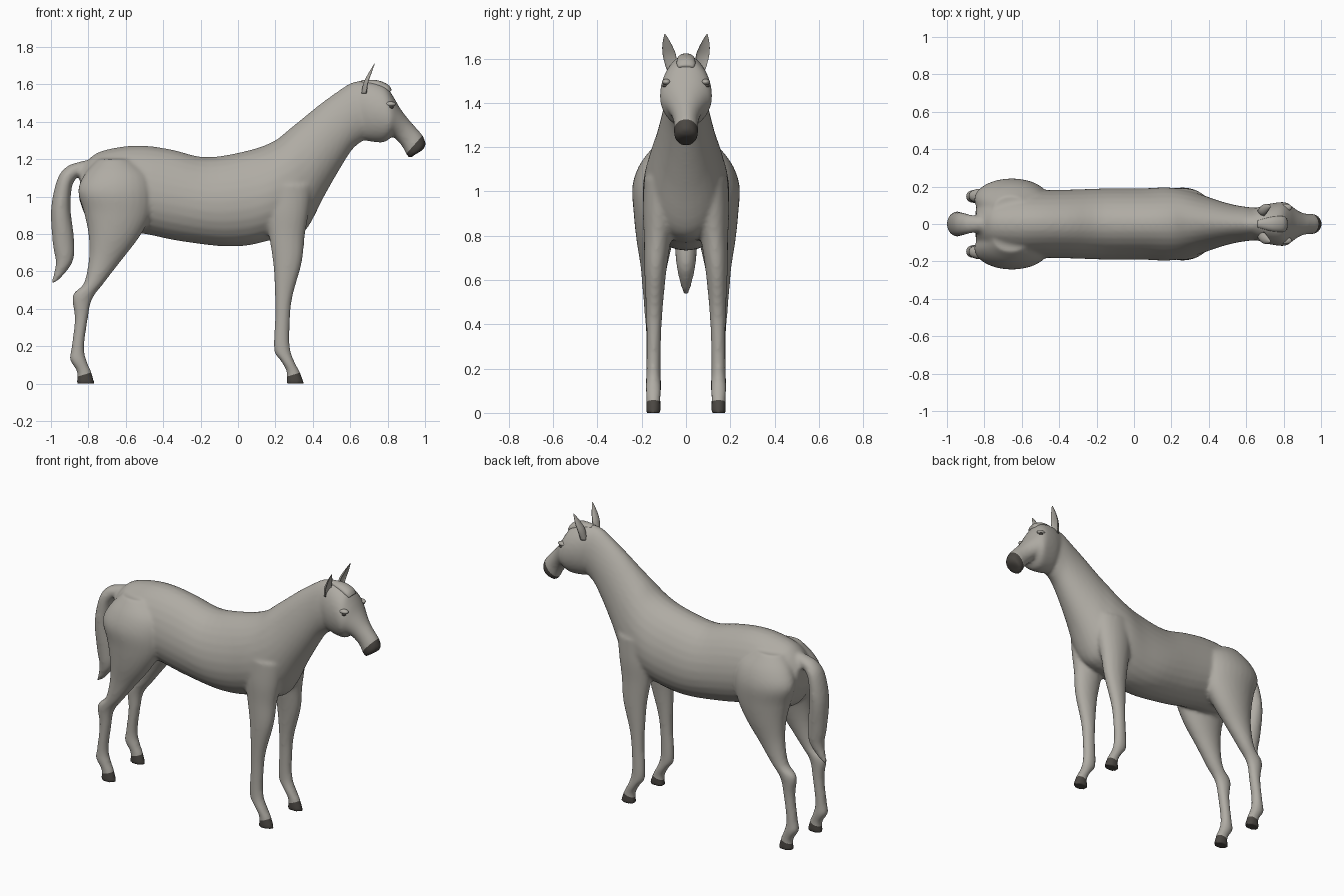
import bpy, bmesh, math
from mathutils import Vector

cube = bpy.data.objects.get("Cube")
if cube:
    bpy.data.objects.remove(cube, do_unlink=True)


def make_material(name, color):
    mat = bpy.data.materials.new(name)
    mat.use_nodes = True
    mat.diffuse_color = color
    mat.node_tree.nodes["Principled BSDF"].inputs["Base Color"].default_value = color
    return mat


coat = make_material("grey_coat", (0.43, 0.41, 0.37, 1))
dark = make_material("dark_horn", (0.07, 0.063, 0.055, 1))


def spline(a, b, c, d, t):
    """Catmull-Rom blend of four cross-sections."""
    return [0.5 * (2 * q + (r - p) * t + (2 * p - 5 * q + 4 * r - s) * t * t
                   + (3 * q - p - 3 * r + s) * t ** 3) for p, q, r, s in zip(a, b, c, d)]


def loft(bm, sections, side=1, egg=0.0, hollow=False, steps=4, sides=28):
    """Skin oval sections (x1, z1, x2, z2, y, half_width); the oval spans point 1 to point 2."""
    last = len(sections) - 1
    rows = []
    for i in range(last):
        four = [sections[min(max(i + k, 0), last)] for k in (-1, 0, 1, 2)]
        rows += [spline(*four, t / steps) for t in range(steps)]
    rows.append(sections[last])
    rings = []
    for x1, z1, x2, z2, y, w in rows:
        ring = []
        for k in range(sides):
            angle = math.tau * k / sides
            c, s = math.cos(angle), math.sin(angle)
            width = w * s * (1 - egg * c)
            if hollow and c > 0:
                c *= -0.45
            ring.append(bm.verts.new(((x1 + x2 + c * (x1 - x2)) / 2, side * (y + width),
                                      (z1 + z2 + c * (z1 - z2)) / 2)))
        rings.append(ring)
    for lower, upper in zip(rings, rings[1:]):
        for k in range(sides):
            n = (k + 1) % sides
            bm.faces.new((lower[k], lower[n], upper[n], upper[k]))
    bm.faces.new(rings[0])
    bm.faces.new(rings[-1])


def finish(bm, name, mat):
    bmesh.ops.recalc_face_normals(bm, faces=bm.faces)
    mesh = bpy.data.meshes.new(name)
    bm.to_mesh(mesh)
    bm.free()
    mesh.materials.append(mat)
    mesh.shade_smooth()
    obj = bpy.data.objects.new(name, mesh)
    bpy.context.collection.objects.link(obj)
    return obj


# Trunk and neck: back point, belly point, centre, half width
trunk = [
    (-.84, 1.15, -.85, .99, 0, .08), (-.76, 1.23, -.79, .86, 0, .15),
    (-.63, 1.265, -.63, .81, 0, .18), (-.5, 1.272, -.5, .80, 0, .18),
    (-.35, 1.25, -.33, .765, 0, .183), (-.17, 1.21, -.1, .735, 0, .19),
    (.05, 1.245, .05, .738, 0, .19), (.19, 1.295, .17, .765, 0, .195),
    (.28, 1.365, .29, .78, 0, .18), (.36, 1.43, .37, .83, 0, .155),
    (.44, 1.495, .46, 1.0, 0, .125), (.53, 1.56, .54, 1.14, 0, .102),
    (.61, 1.61, .61, 1.25, 0, .09), (.68, 1.62, .67, 1.30, 0, .085)]
# Head: brow line point, jaw point
head = [
    (.65, 1.615, .655, 1.31, 0, .085), (.72, 1.615, .70, 1.295, 0, .105),
    (.79, 1.59, .77, 1.288, 0, .117), (.83, 1.535, .80, 1.30, 0, .115),
    (.865, 1.475, .825, 1.32, 0, .093), (.91, 1.415, .85, 1.30, 0, .068),
    (.95, 1.37, .88, 1.265, 0, .056), (.988, 1.325, .902, 1.222, 0, .055),
    (1.004, 1.28, .92, 1.206, 0, .05), (.99, 1.25, .94, 1.22, 0, .025)]
# Legs: front point, rear point, distance from the middle, half width
hind_leg = [
    (-.57, 1.2, -.75, 1.2, .08, .07), (-.48, 1.12, -.82, 1.12, .11, .1),
    (-.455, 1.02, -.855, 1.03, .13, .112), (-.465, .9, -.825, .92, .13, .107),
    (-.53, .78, -.80, .80, .14, .085), (-.63, .65, -.797, .67, .145, .06),
    (-.715, .54, -.825, .535, .15, .045), (-.78, .45, -.885, .47, .15, .038),
    (-.803, .345, -.873, .345, .147, .033), (-.823, .19, -.892, .18, .147, .033),
    (-.805, .11, -.9, .13, .147, .036), (-.787, .07, -.86, .06, .147, .032),
    (-.765, -.002, -.865, -.002, .147, .034)]
front_leg = [
    (.40, 1.06, .12, 1.06, .11, .08), (.38, .92, .14, .92, .118, .077),
    (.357, .79, .165, .79, .128, .062), (.342, .65, .188, .64, .138, .05),
    (.293, .47, .198, .47, .143, .038), (.278, .345, .198, .345, .145, .033),
    (.278, .19, .192, .18, .147, .032), (.31, .1, .23, .12, .147, .036),
    (.328, .07, .26, .06, .147, .032), (.355, -.002, .255, -.002, .147, .034)]
# Tail: outer point, inner point
tail = [
    (-.77, 1.2, -.79, 1.1, 0, .045), (-.85, 1.185, -.85, 1.107, 0, .046),
    (-.918, 1.158, -.873, 1.085, 0, .055), (-.967, 1.09, -.889, 1.045, 0, .064),
    (-1.0, .93, -.895, .93, 0, .066), (-.99, .745, -.877, .78, 0, .052),
    (-.975, .64, -.882, .655, 0, .04), (-1.002, .53, -.95, .56, 0, .015)]

# Fuse the parts into one smooth skin
bm = bmesh.new()
loft(bm, trunk, egg=.12)
loft(bm, head)
loft(bm, tail)
for side in (1, -1):
    loft(bm, hind_leg, side)
    loft(bm, front_leg, side)
body = finish(bm, "body", coat)
remesh = body.modifiers.new("fuse", "REMESH")
remesh.mode = "VOXEL"
remesh.voxel_size = 0.011
smooth = body.modifiers.new("soften", "SMOOTH")
smooth.factor = 0.5
smooth.iterations = 6
graph = bpy.context.evaluated_depsgraph_get()
skin = bpy.data.meshes.new_from_object(body.evaluated_get(graph))
body.modifiers.clear()
body.data = skin
skin.materials.clear()
skin.materials.append(coat)
skin.materials.append(dark)

# Cut clean edges around the hooves and the muzzle, then colour beyond each cut
regions = [
    (Vector((-.815, 0, .05)), Vector((.3, 0, -1)), lambda p: p.z < .15 and p.x < 0),
    (Vector((.305, 0, .05)), Vector((.3, 0, -1)), lambda p: p.z < .15 and p.x > 0),
    (Vector((.95, 0, 1.285)), Vector((.75, 0, -.66)), lambda p: p.x > .85 and p.z > 1)]
bm = bmesh.new()
bm.from_mesh(skin)
for point, normal, inside in regions:
    faces = [f for f in bm.faces if inside(f.calc_center_median())]
    edges = {e for f in faces for e in f.edges}
    verts = {v for f in faces for v in f.verts}
    bmesh.ops.bisect_plane(bm, geom=faces + list(edges) + list(verts), dist=1e-5,
                           plane_co=point, plane_no=normal)
    for f in bm.faces:
        centre = f.calc_center_median()
        if inside(centre) and (centre - point).dot(normal) > 0:
            f.material_index = 1
for v in bm.verts:
    if v.co.z < .006:
        v.co.z = 0
bm.to_mesh(skin)
bm.free()
skin.shade_smooth()

# Forelock over the brow
bm = bmesh.new()
loft(bm, [(.66, 1.622, .66, 1.59, 0, .02), (.74, 1.622, .73, 1.58, 0, .038),
          (.80, 1.6, .785, 1.555, 0, .042), (.822, 1.57, .80, 1.55, 0, .034)])
finish(bm, "forelock", coat)

# Hollow ears
ear = [(.715, 1.55, .66, 1.55, .068, .02), (.722, 1.61, .672, 1.61, .074, .03),
       (.73, 1.66, .698, 1.66, .085, .022), (.734, 1.71, .729, 1.71, .095, .003)]
for side, label in ((1, "left"), (-1, "right")):
    bm = bmesh.new()
    loft(bm, ear, side, hollow=True)
    finish(bm, label + "_ear", coat)

    # Eye with a heavy lid above it
    for name, mat, spot, size in (("eye", dark, (.818, .094, 1.478), (.014, .013, .009)),
                                  ("eyelid", coat, (.812, .088, 1.494), (.032, .02, .014))):
        bm = bmesh.new()
        bmesh.ops.create_uvsphere(bm, u_segments=20, v_segments=12, radius=1)
        bmesh.ops.scale(bm, vec=size, verts=bm.verts)
        bmesh.ops.translate(bm, vec=(spot[0], side * spot[1], spot[2]), verts=bm.verts)
        finish(bm, label + "_" + name, mat)
